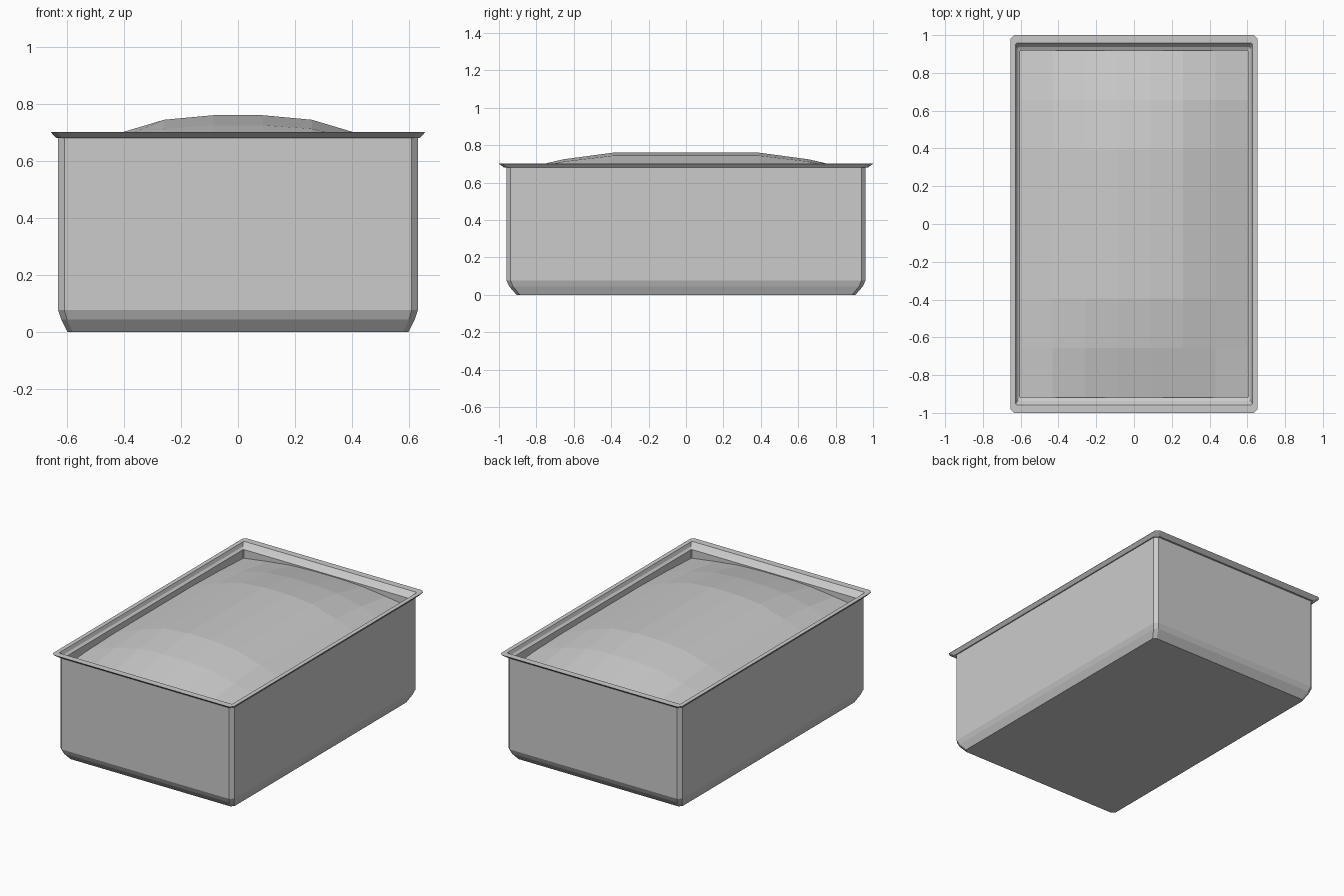
import bpy, bmesh

if "Cube" in bpy.data.objects:
    bpy.data.objects.remove(bpy.data.objects["Cube"])


def finish(bm, name):
    bmesh.ops.recalc_face_normals(bm, faces=bm.faces)
    mesh = bpy.data.meshes.new(name)
    bm.to_mesh(mesh)
    bm.free()
    obj = bpy.data.objects.new(name, mesh)
    bpy.context.collection.objects.link(obj)
    return obj


def ring(bm, hx, hy, z, c):
    """Rectangle with chamfered corners, as 8 vertices."""
    pts = [(hx - c, -hy), (hx, -hy + c), (hx, hy - c), (hx - c, hy),
           (-hx + c, hy), (-hx, hy - c), (-hx, -hy + c), (-hx + c, -hy)]
    return [bm.verts.new((x, y, z)) for x, y in pts]


# Tray: outer wall, flared rim, inner lip, inner wall and floor
bm = bmesh.new()
profile = [  # half x, half y, z, corner chamfer
    (0.597, 0.906, 0.0, 0.018),
    (0.619, 0.945, 0.045, 0.02),
    (0.63, 0.96, 0.077, 0.022),
    (0.63, 0.96, 0.68, 0.022),
    (0.637, 0.972, 0.68, 0.022),
    (0.655, 0.998, 0.70, 0.02),
    (0.655, 1.0, 0.702, 0.02),
    (0.627, 0.957, 0.702, 0.006),
    (0.618, 0.938, 0.68, 0.005),
    (0.603, 0.918, 0.67, 0.004),
    (0.603, 0.918, 0.06, 0.004),
]
rings = [ring(bm, *p) for p in profile]
for a, b in zip(rings, rings[1:]):
    for i in range(8):
        j = (i + 1) % 8
        bm.faces.new((a[i], a[j], b[j], b[i]))
bm.faces.new(rings[0])
bm.faces.new(rings[-1])
finish(bm, "tray")

# Filling: a 7 x 7 grid swelling into a low dome
rise_x = (1.0, 0.9, 0.58, 0.2)
rise_y = (1.0, 1.0, 0.78, 0.4)
bm = bmesh.new()
bmesh.ops.create_grid(bm, x_segments=7, y_segments=7, size=1.0)
for v in bm.verts:
    i = int(abs(v.co.x) * 3.5)
    j = int(abs(v.co.y) * 3.5)
    i, j = min(i, 3), min(j, 3)
    v.co.x *= 0.603
    v.co.y *= 0.918
    v.co.z = 0.60 + 0.16 * rise_x[i] * rise_y[j]
filling = finish(bm, "domed_filling")
if filling.data.polygons[0].normal.z < 0:
    filling.data.flip_normals()
